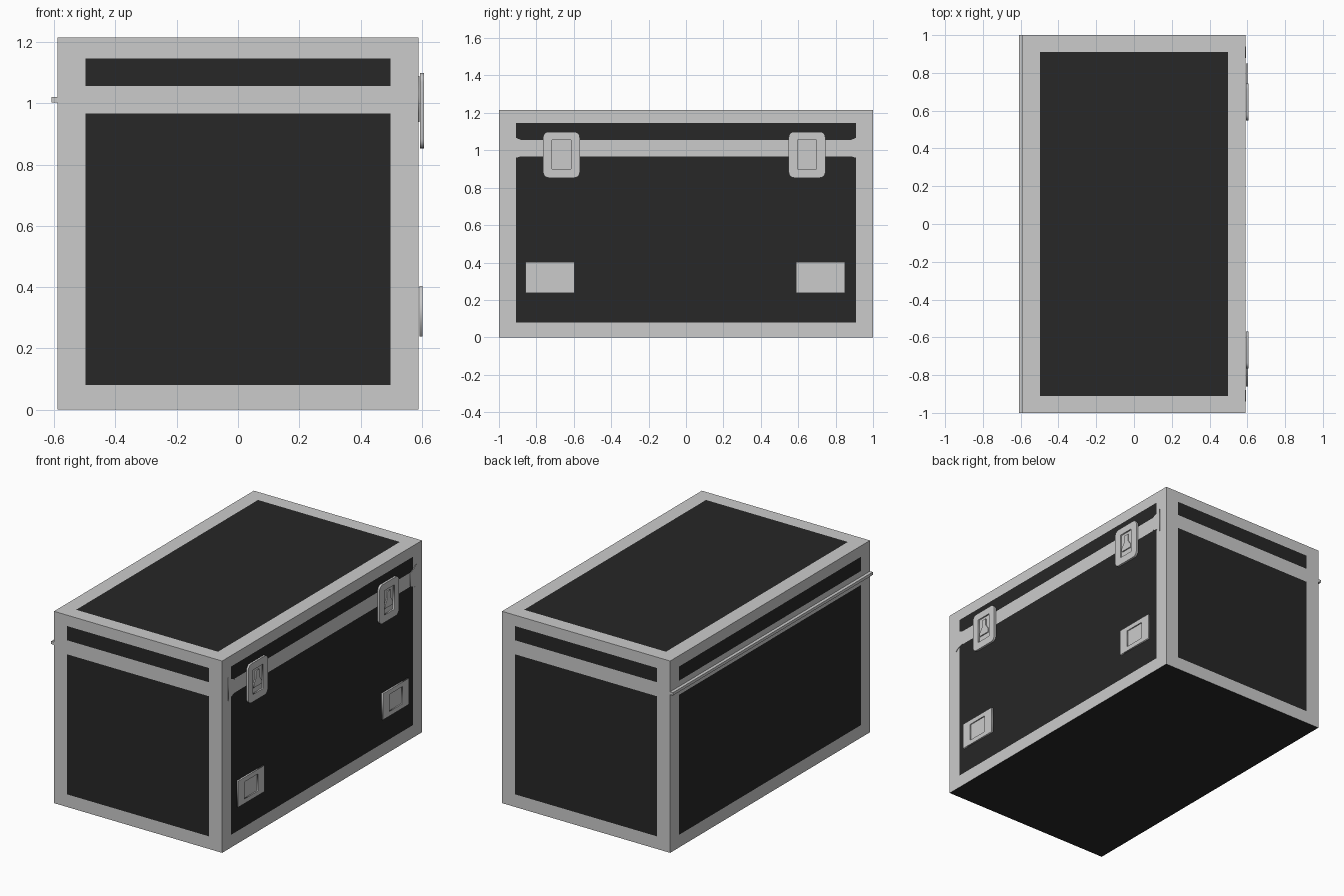
import bpy, bmesh, math
from mathutils import Matrix, Vector

if "Cube" in bpy.data.objects:
    bpy.data.objects.remove(bpy.data.objects["Cube"])

black = bpy.data.materials.new("black_panel")
black.diffuse_color = (0.02, 0.02, 0.02, 1)
black.use_nodes = True
black.node_tree.nodes["Principled BSDF"].inputs["Base Color"].default_value = black.diffuse_color
grey = bpy.data.materials.new("grey_metal")
grey.diffuse_color = (0.8, 0.8, 0.8, 1)
grey.use_nodes = True
grey.node_tree.nodes["Principled BSDF"].inputs["Base Color"].default_value = grey.diffuse_color

W, D, H = 0.589, 1.0, 1.215          # half width, half depth, height
PX, PY = 0.497, 0.91                 # panel half extents
ZCUTS = (0.08, 0.967, 1.056, 1.146)  # panel heights: body, then lid


def finish(name, bm):
    me = bpy.data.meshes.new(name)
    bm.to_mesh(me)
    bm.free()
    ob = bpy.data.objects.new(name, me)
    bpy.context.collection.objects.link(ob)
    return ob


def box(name, lo, hi):
    bm = bmesh.new()
    lo, hi = Vector(lo), Vector(hi)
    m = Matrix.Translation((lo + hi) / 2) @ Matrix.Diagonal((*(hi - lo), 1))
    bmesh.ops.create_cube(bm, size=1, matrix=m)
    return bm


def rect(y, z, hy, hz, r=0.0, n=5):
    """Rectangle outline, corners optionally rounded."""
    if not r:
        return [(y - hy, z - hz), (y + hy, z - hz), (y + hy, z + hz), (y - hy, z + hz)]
    pts = []
    for i, (sy, sz) in enumerate(((1, 1), (-1, 1), (-1, -1), (1, -1))):
        for k in range(n + 1):
            a = math.pi / 2 * (i + k / n)
            pts.append((y + sy * (hy - r) + r * math.cos(a), z + sz * (hz - r) + r * math.sin(a)))
    return pts


def plate(name, outlines, x0, x1):
    """Filled (y, z) outlines, inner ones are holes, extruded from x0 to x1."""
    cu = bpy.data.curves.new(name, 'CURVE')
    cu.dimensions = '2D'
    cu.fill_mode = 'BOTH'
    cu.extrude = (x1 - x0) / 2
    for pts in outlines:
        sp = cu.splines.new('POLY')
        sp.points.add(len(pts) - 1)
        for p, (y, z) in zip(sp.points, pts):
            p.co = (y, z, 0, 1)
        sp.use_cyclic_u = True
    tmp = bpy.data.objects.new(name + "_curve", cu)
    bpy.context.collection.objects.link(tmp)
    bpy.context.view_layer.update()
    me = bpy.data.meshes.new_from_object(tmp.evaluated_get(bpy.context.evaluated_depsgraph_get()))
    bpy.data.objects.remove(tmp)
    bm = bmesh.new()
    bm.from_mesh(me)
    bmesh.ops.remove_doubles(bm, verts=bm.verts, dist=1e-5)
    xc = (x0 + x1) / 2
    bm.transform(Matrix(((0, 0, 1, xc), (1, 0, 0, 0), (0, 1, 0, 0), (0, 0, 0, 1))))
    bmesh.ops.recalc_face_normals(bm, faces=bm.faces)
    bpy.data.meshes.remove(me)
    return finish(name, bm)


# Case body: box sliced along the trim lines, panels flush with the trim
bm = box("case_body", (-W, -D, 0), (W, D, H))
cuts = [(0, s * PX) for s in (-1, 1)] + [(1, s * PY) for s in (-1, 1)] + [(2, z) for z in ZCUTS]
for axis, v in cuts:
    co, no = Vector(), Vector()
    co[axis], no[axis] = v, 1
    bmesh.ops.bisect_plane(bm, geom=bm.verts[:] + bm.edges[:] + bm.faces[:], plane_co=co, plane_no=no)
for f in bm.faces:
    c, n = f.calc_center_median(), f.normal
    in_x, in_y = abs(c.x) < PX, abs(c.y) < PY
    in_z = ZCUTS[0] < c.z < ZCUTS[1] or ZCUTS[2] < c.z < ZCUTS[3]
    if n.z < -0.5:
        dark = True
    elif n.z > 0.5:
        dark = in_x and in_y
    else:
        dark = in_z and (in_y if abs(n.x) > 0.5 else in_x)
    f.material_index = int(dark)
body = finish("case_body", bm)
body.data.materials.append(grey)
body.data.materials.append(black)

# Hinge strip along the left side
finish("hinge_strip", box("hinge", (-0.609, -D, 1.002), (-W + 0.002, D, 1.02)))

# Flared ends of the lid trim on the latch side
for s, side in ((-1, "front"), (1, "back")):
    pts = [(0.94, 0.939), (0.94, 1.089), (0.915, 1.07), (0.88, 1.054), (0.88, 0.969), (0.915, 0.958)]
    plate(f"trim_end_{side}", [[(s * y, z) for y, z in pts]], W - 0.002, 0.592)

# Latches: rounded dish with a recessed floor and a key-shaped turn handle
for y, side in ((-0.666, "front"), (0.647, "back")):
    recess = rect(y, 0.977, 0.05, 0.077)
    plate(f"latch_plate_{side}", [rect(y, 0.976, 0.098, 0.123, 0.03), recess], 0.594, 0.607)
    plate(f"latch_floor_{side}", [recess], 0.594, 0.598)
    half = [(0.04, 0.936), (0.04, 0.957), (0.017, 0.99), (0.017, 1.035)]
    key = [(y + a, z) for a, z in half] + [(y - a, z) for a, z in reversed(half)]
    plate(f"latch_key_{side}", [key], 0.598, 0.605)

# Handles: rectangular dish with a recessed floor
for y, side in ((-0.728, "front"), (0.72, "back")):
    recess = rect(y, 0.321, 0.066, 0.054)
    plate(f"handle_plate_{side}", [rect(y, 0.321, 0.131, 0.083), recess], 0.593, 0.603)
    plate(f"handle_floor_{side}", [recess], 0.593, 0.596)
